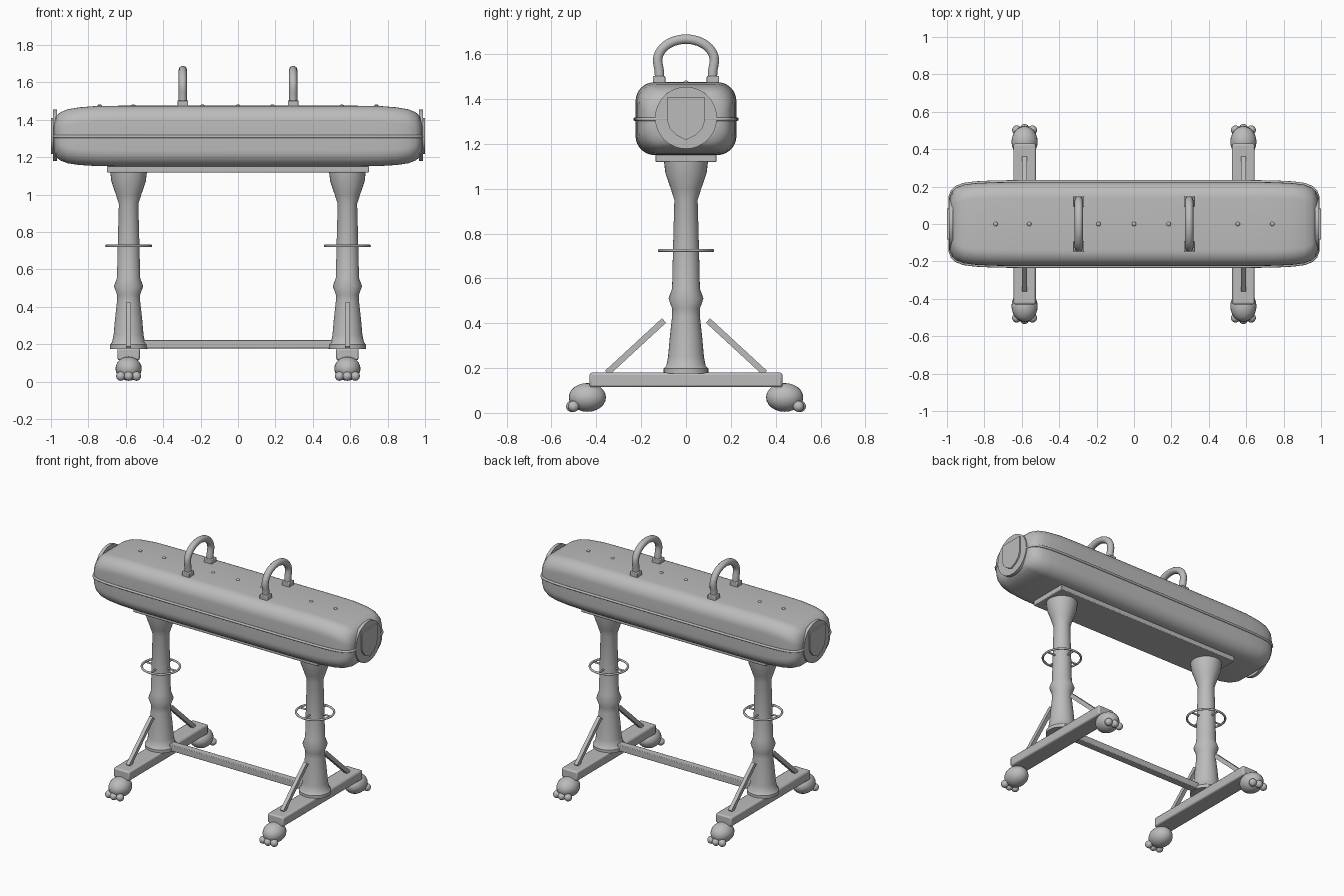
import bpy, bmesh, math
from mathutils import Vector

if "Cube" in bpy.data.objects:
    bpy.data.objects.remove(bpy.data.objects["Cube"])

grey = bpy.data.materials.new("plain_grey")
grey.diffuse_color = (0.5, 0.5, 0.5, 1)
grey.use_nodes = True
grey.node_tree.nodes["Principled BSDF"].inputs["Base Color"].default_value = grey.diffuse_color


def finish(ob, name, angle=35):
    ob.name = name
    ob.data.materials.clear()
    ob.data.materials.append(grey)
    bpy.ops.object.select_all(action='DESELECT')
    ob.select_set(True)
    bpy.context.view_layer.objects.active = ob
    if ob.type == 'MESH':
        bpy.ops.object.shade_smooth_by_angle(angle=math.radians(angle))
    return ob


def from_bmesh(bm, name, angle=35):
    bmesh.ops.recalc_face_normals(bm, faces=bm.faces)
    me = bpy.data.meshes.new(name)
    bm.to_mesh(me)
    bm.free()
    ob = bpy.data.objects.new(name, me)
    bpy.context.collection.objects.link(ob)
    return finish(ob, name, angle)


def box(name, loc, size, rot=(0, 0, 0), bevel=0.004):
    bpy.ops.mesh.primitive_cube_add(size=1, location=loc, rotation=rot)
    ob = bpy.context.object
    ob.scale = size
    bpy.ops.object.transform_apply(location=False, rotation=False, scale=True)
    if bevel:
        m = ob.modifiers.new("bevel", 'BEVEL')
        m.width, m.segments = bevel, 2
    return finish(ob, name)


def ball(name, loc, size, seg=24):
    bpy.ops.mesh.primitive_uv_sphere_add(segments=seg, ring_count=seg // 2, location=loc)
    ob = bpy.context.object
    ob.scale = size
    return finish(ob, name, 60)


def loft(name, rings, angle=35):
    bm = bmesh.new()
    vs = [[bm.verts.new(p) for p in r] for r in rings]
    n = len(vs[0])
    for a, b in zip(vs, vs[1:]):
        for i in range(n):
            bm.faces.new((a[i], a[(i + 1) % n], b[(i + 1) % n], b[i]))
    bm.faces.new(vs[0])
    bm.faces.new(vs[-1])
    return from_bmesh(bm, name, angle)


def tube(name, pts, r, cyclic=False, res=3):
    cu = bpy.data.curves.new(name, 'CURVE')
    cu.dimensions = '3D'
    cu.bevel_depth, cu.bevel_resolution, cu.use_fill_caps = r, res, True
    sp = cu.splines.new('POLY')
    sp.points.add(len(pts) - 1)
    for q, p in zip(sp.points, pts):
        q.co = (*p, 1)
    sp.use_cyclic_u = cyclic
    ob = bpy.data.objects.new(name, cu)
    bpy.context.collection.objects.link(ob)
    bpy.ops.object.select_all(action='DESELECT')
    ob.select_set(True)
    bpy.context.view_layer.objects.active = ob
    bpy.ops.object.convert(target='MESH')
    return finish(bpy.context.object, name, 50)


# padded body: rounded sections lofted along x (x, half width, bottom, top)
half = [(0, .225, 1.150, 1.475), (.6, .225, 1.150, 1.475), (.75, .223, 1.152, 1.474),
        (.85, .218, 1.158, 1.466), (.91, .210, 1.167, 1.456), (.95, .195, 1.182, 1.440),
        (.972, .175, 1.200, 1.420), (.983, .145, 1.230, 1.390)]
stations = [(-x, h, a, b) for x, h, a, b in half[:0:-1]] + half


def rounded_ring(x, h, z0, z1, r=0.085, n=8):
    pts = []
    for k, (cy, cz) in enumerate([(h - r, z1 - r), (r - h, z1 - r), (r - h, z0 + r), (h - r, z0 + r)]):
        for i in range(n + 1):
            t = math.pi / 2 * (k + i / n)
            pts.append((x, cy + r * math.cos(t), cz + r * math.sin(t)))
    return pts


loft("padded_body", [rounded_ring(*s, r=min(.085, (s[3] - s[2]) / 2 - .01)) for s in stations], 50)

# piping seam around the body
seam = [(x, -h - .002, 1.31) for x, h, a, b in stations] + [(x, h + .002, 1.31) for x, h, a, b in stations[::-1]]
tube("piping_seam", seam, .008, True)

# top buttons
for x in (-.74, -.56, -.19, 0, .185, .555, .74):
    ball("button", (x, 0, 1.475), (.012, .012, .007), 12)

# end discs with raised shields
shield = [(-.083, 1.41), (.083, 1.41), (.083, 1.30), (.072, 1.268), (.045, 1.24), (0, 1.217),
          (-.045, 1.24), (-.072, 1.268), (-.083, 1.30)]
for s in (-1, 1):
    bpy.ops.mesh.primitive_cylinder_add(vertices=48, radius=.138, depth=.022,
                                        location=(s * .979, 0, 1.316), rotation=(0, math.pi / 2, 0))
    finish(bpy.context.object, "end_disc")
    loft("shield_plate", [[(s * x, y, z) for y, z in shield] for x in (.985, 1.0)])

# handles and their feet
for x in (-.295, .295):
    arc = [(x, -.118, 1.49), (x, -.119, 1.525), (x, -.124, 1.55)]
    arc += [(x, -.127 * math.cos(t), 1.57 + .097 * math.sin(t))
            for t in [math.pi * i / 20 for i in range(21)]]
    arc += [(x, -p[1], p[2]) for p in arc[2::-1]]
    tube("handle", arc, .022)
    for y in (-.12, .12):
        box("handle_foot", (x, y, 1.485), (.058, .055, .036))

# mounting plate and lower cross bar
box("mounting_plate", (0, 0, 1.136), (1.40, .27, .036))
box("cross_bar", (0, 0, .2), (1.12, .05, .045))

# turned leg profile (radius, height)
profile = [(.100, .175), (.100, .197), (.088, .21), (.080, .25), (.072, .34), (.062, .43), (.062, .465),
           (.078, .51), (.062, .555), (.058, .73), (.052, .95), (.068, 1.0), (.092, 1.07), (.098, 1.12)]


def circle(x, z, r, n=32):
    return [(x + r * math.cos(2 * math.pi * i / n), r * math.sin(2 * math.pi * i / n), z) for i in range(n)]


for x in (-.585, .585):
    loft("turned_leg", [circle(x, z, r) for r, z in profile], 40)
    # hand wheel
    tube("wheel_rim", circle(x, .725, .119, 40), .007, True)
    for d in ((.119, 0), (0, .119)):
        tube("wheel_spoke", [(x - d[0], -d[1], .725), (x + d[0], d[1], .725)], .006)
    # base beam
    box("base_beam", (x, 0, .147), (.12, .86, .065), bevel=.01)
    for s in (-1, 1):
        # diagonal brace
        a, b = Vector((x, s * .098, .412)), Vector((x, s * .352, .178))
        d = b - a
        box("brace", (a + b) / 2, (.025, d.length, .027), (math.atan2(d.z, d.y), 0, 0), 0)
        # paw foot and toes
        ball("paw", (x, s * .44, .069), (.070, .083, .064))
        for dx, y in ((-.042, .502), (0, .510), (.042, .502)):
            ball("toe", (x + dx, s * y, .029), (.025, .025, .025), 16)
